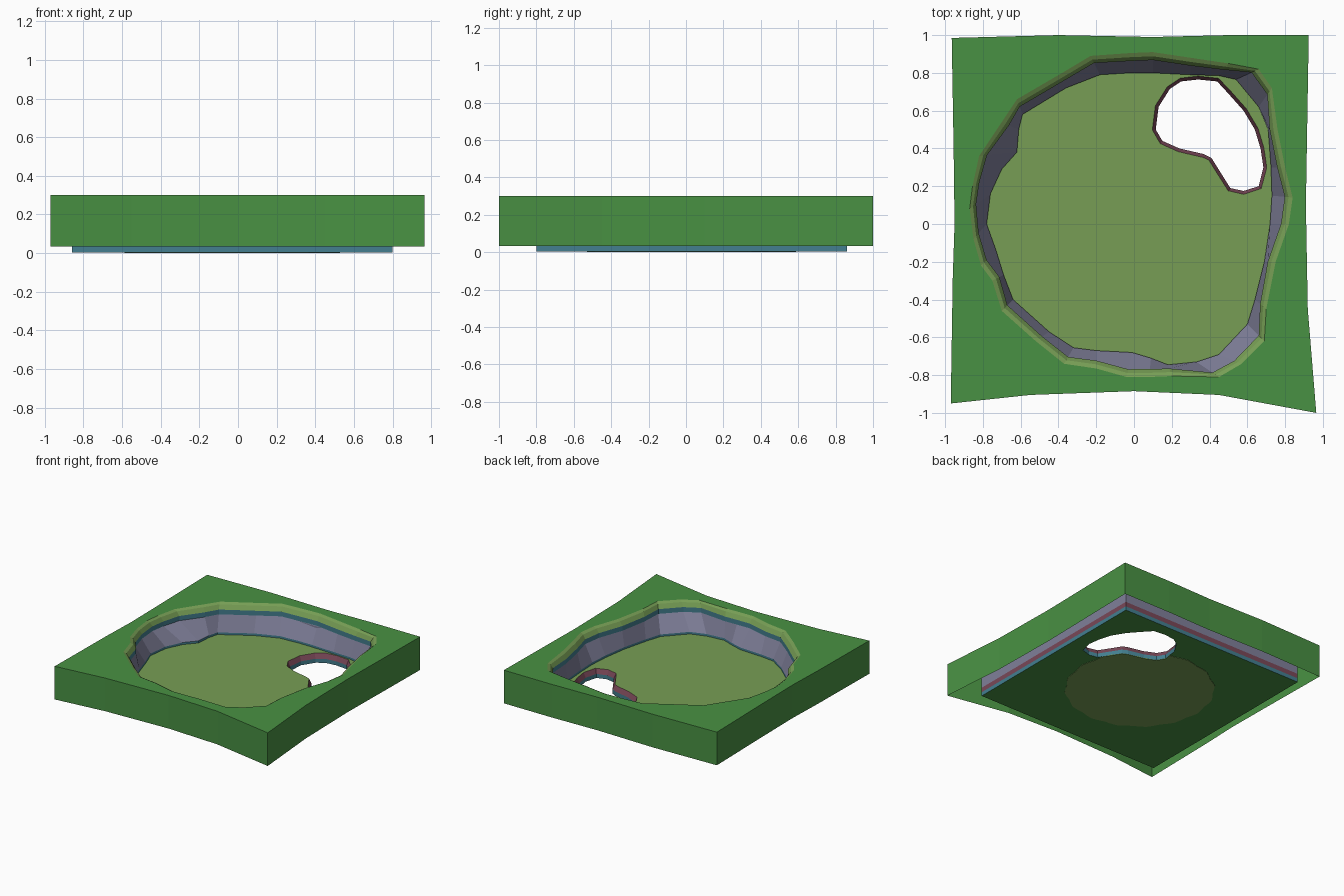
import bpy, bmesh, math
from mathutils import Vector

if "Cube" in bpy.data.objects:
    bpy.data.objects.remove(bpy.data.objects["Cube"])


def material(name, rgb):
    m = bpy.data.materials.new(name)
    lin = [((c / 255 + 0.055) / 1.055) ** 2.4 for c in rgb]
    m.diffuse_color = (*lin, 1)
    m.use_nodes = True
    m.node_tree.nodes["Principled BSDF"].inputs["Base Color"].default_value = m.diffuse_color
    return m


MATS = [material("grass green", (73, 145, 67)),
        material("pale grass", (119, 158, 85)),
        material("cliff grey", (128, 128, 154)),
        material("teal stratum", (67, 127, 144)),
        material("maroon stratum", (122, 72, 88))]
GREEN, PALE, GREY, TEAL, MAROON = range(5)

# Outlines, all in plan view
TILE = [(-.97, -.95), (-.55, -.905), (0, -.885), (.45, -.905), (.965, -1),
        (.92, -.45), (.91, .1), (.925, 1), (.5, 1), (.1, .99), (-.4, 1),
        (-.965, .985), (-.955, .4), (-.95, 0), (-.96, -.3)]
BOX = [(-.86, -.8), (.8, -.8), (.8, .86), (-.86, .86)]
RIM = [(.1, .91), (-.02, .905), (-.23, .89), (-.38, .8), (-.62, .66), (-.7, .54),
       (-.82, .36), (-.855, .2), (-.87, .08), (-.85, -.08), (-.81, -.22),
       (-.75, -.3), (-.7, -.46), (-.52, -.62), (-.37, -.74), (-.2, -.765),
       (-.04, -.81), (.08, -.81), (.2, -.805), (.45, -.81), (.57, -.74),
       (.69, -.62), (.7, -.45), (.75, -.2), (.82, 0), (.84, .14), (.8, .3),
       (.76, .5), (.73, .72), (.66, .82), (.5, .85), (.3, .88)]
FOOT = [(.1, .8), (-.02, .8), (-.18, .79), (-.36, .72), (-.59, .58), (-.61, .5),
        (-.62, .38), (-.7, .29), (-.76, .16), (-.78, 0), (-.73, -.14),
        (-.69, -.27), (-.64, -.4), (-.45, -.57), (-.32, -.655), (-.2, -.67),
        (-.01, -.68), (.09, -.71), (.18, -.745), (.33, -.73), (.45, -.69),
        (.6, -.53), (.64, -.4), (.69, -.2), (.72, 0), (.73, .15), (.725, .3),
        (.71, .5), (.66, .62), (.54, .765), (.45, .785), (.3, .79)]
HOLE = [(.34, .765), (.44, .755), (.5, .69), (.58, .6), (.64, .5), (.67, .4),
        (.685, .3), (.66, .2), (.58, .175), (.51, .19), (.46, .27), (.41, .35),
        (.37, .37), (.24, .4), (.15, .44), (.115, .5), (.13, .62), (.19, .715),
        (.25, .755)]


def toward(loop, target, d):
    """Move every point a fixed distance toward its partner."""
    return [Vector(p) + (Vector(q) - Vector(p)).normalized() * d
            for p, q in zip(loop, target)]


def widen(loop, d):
    """Offset a clockwise loop outward."""
    out = []
    for i, p in enumerate(loop):
        t = (Vector(loop[(i + 1) % len(loop)]) - Vector(loop[i - 1])).normalized()
        out.append(Vector(p) + Vector((-t.y, t.x)) * d)
    return out


def ring(bm, loop, z):
    return [bm.verts.new((p[0], p[1], z)) for p in loop]


def band(bm, a, b, mat):
    n = len(a)
    for i in range(n):
        j = (i + 1) % n
        bm.faces.new((a[i], a[j], b[j], b[i])).material_index = mat


def fill(bm, loops, mat, up):
    """Flat cap between an outer loop and an inner hole."""
    edges = []
    for vs in loops:
        for i, v in enumerate(vs):
            w = vs[(i + 1) % len(vs)]
            edges.append(bm.edges.get((v, w)) or bm.edges.new((v, w)))
    res = bmesh.ops.triangle_fill(bm, use_beauty=True, use_dissolve=False, edges=edges)
    for f in res["geom"]:
        if isinstance(f, bmesh.types.BMFace):
            f.material_index = mat
            f.normal_update()
            if (f.normal.z > 0) != up:
                f.normal_flip()


def finish(bm, name):
    me = bpy.data.meshes.new(name)
    bm.to_mesh(me)
    bm.free()
    for m in MATS:
        me.materials.append(m)
    ob = bpy.data.objects.new(name, me)
    bpy.context.collection.objects.link(ob)
    return ob


def prism(name, loop, z0, z1, mat):
    bm = bmesh.new()
    a, b = ring(bm, loop, z0), ring(bm, loop, z1)
    band(bm, a, b, mat)
    for vs in (a, b):
        bm.faces.new(vs).material_index = mat
    bmesh.ops.recalc_face_normals(bm, faces=bm.faces)
    return finish(bm, name)


# Grass block: open-bottomed shell with the basin opening in its top
bm = bmesh.new()
low, high = ring(bm, TILE, .033), ring(bm, TILE, .3)
band(bm, low, high, GREEN)
fill(bm, (high, ring(bm, RIM, .3)), GREEN, True)
finish(bm, "grass_block")

# Basin wall: pale rim, teal band, grey cliff, teal foot
bm = bmesh.new()
inner = toward(RIM, FOOT, .042)
steps = [(RIM, .3, PALE), (toward(RIM, FOOT, .022), .288, PALE),
         (inner, .255, PALE), (inner, .217, TEAL),
         (FOOT, .09, GREY), (FOOT, .073, TEAL)]
prev = None
for loop, z, mat in steps:
    cur = ring(bm, loop, z)
    if prev:
        band(bm, prev, cur, mat)
    prev = cur
finish(bm, "basin_wall")

# Base plate: layered sides, floor on top, through hole
bm = bmesh.new()
sides = [ring(bm, BOX, z) for z in (.003, .035, .073, .217)]
pit = [ring(bm, HOLE, .003), ring(bm, HOLE, .035), ring(bm, widen(HOLE, .018), .073)]
for i, mat in enumerate((TEAL, MAROON, GREY)):
    band(bm, sides[i], sides[i + 1], mat)
    if i < 2:
        band(bm, pit[i], pit[i + 1], mat)
fill(bm, (sides[2], pit[2]), PALE, True)
fill(bm, (sides[0], pit[0]), GREEN, False)
finish(bm, "base_plate")

# Pale wavy disc on the underside, trimmed by the hole
disc = []
for k in range(64):
    a = math.tau * k / 64
    r = .55 + .008 * math.cos(16 * a)
    disc.append((-.03 + r * math.cos(a), .03 + r * math.sin(a)))
patch = prism("underside_patch", disc, 0, .006, PALE)
cutter = prism("hole_cutter", HOLE, -.1, .1, PALE)
cutter.hide_render = True
mod = patch.modifiers.new("hole", 'BOOLEAN')
mod.operation, mod.solver, mod.object = 'DIFFERENCE', 'EXACT', cutter
bpy.context.view_layer.objects.active = patch
bpy.ops.object.modifier_apply(modifier=mod.name)
bpy.data.objects.remove(cutter)
